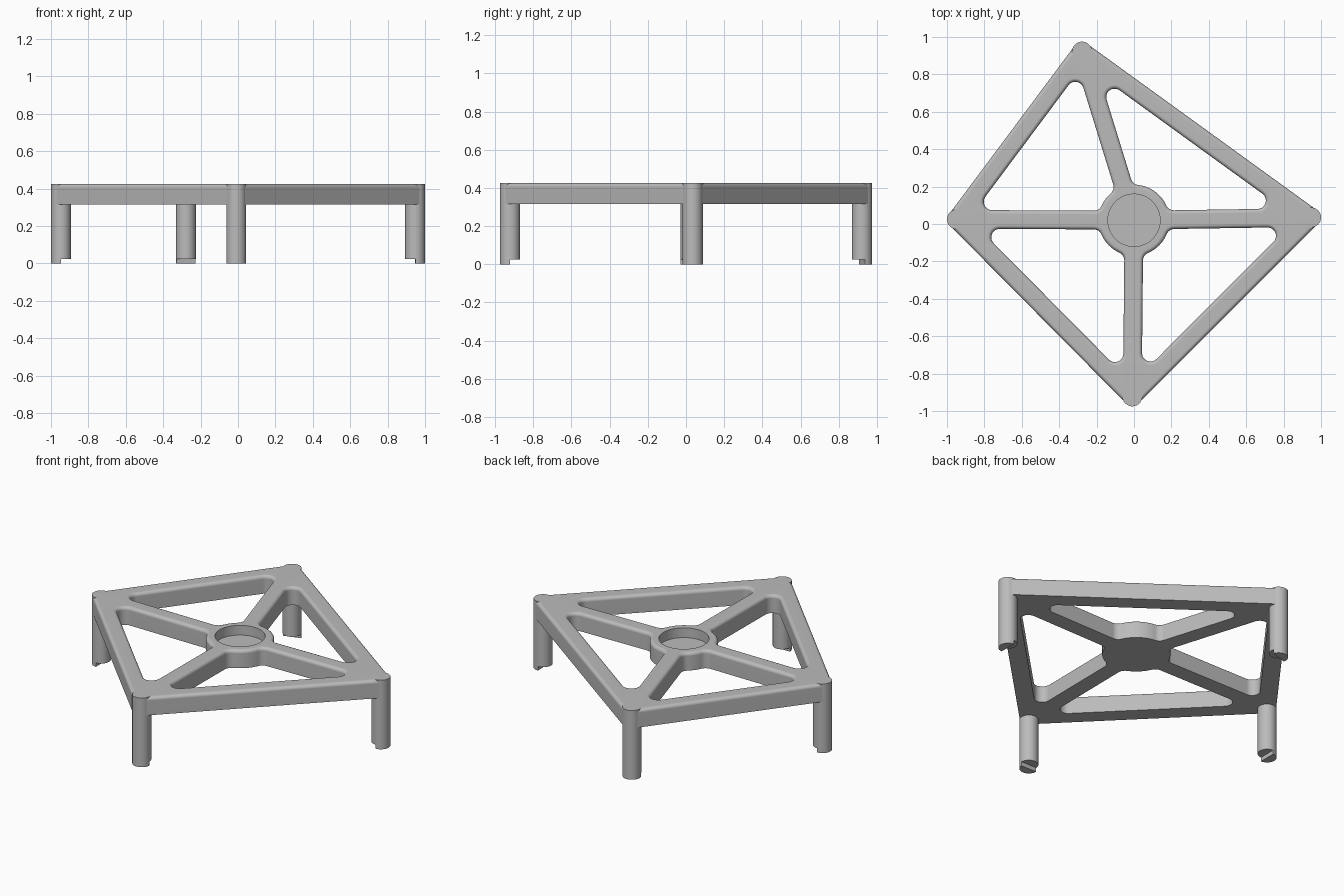
import bpy, bmesh, math
from mathutils import Vector as V

if "Cube" in bpy.data.objects:
    bpy.data.objects.remove(bpy.data.objects["Cube"], do_unlink=True)

# Main dimensions
LEGS = {"left": V((0.947, 0.035)), "back": V((-0.278, 0.922)),
        "right": V((-0.947, 0.025)), "front": V((-0.009, -0.922))}
HUB = V((0, 0.02))
BOTTOM, TOP = 0.315, 0.425
HALF = 0.05          # half width of rails and spokes
HUB_R, CUP_R, CUP_DEPTH = 0.19, 0.14, 0.06
CORNER = 0.045       # window corner radius
ROUND = 0.02         # rounded top edge
LEG_R, STEP = 0.053, 0.025

grey = bpy.data.materials.new("plain grey")
grey.use_nodes = True
colour = (0.5, 0.5, 0.5, 1)
grey.diffuse_color = colour
grey.node_tree.nodes["Principled BSDF"].inputs["Base Color"].default_value = colour


def angle(v):
    return math.atan2(v.y, v.x)


def outward(a, b):
    d = (b - a).normalized()
    return V((d.y, -d.x))


def arc(c, r, start, end, n=10, clockwise=False):
    """Points on an arc about c from direction start to direction end."""
    a = angle(start)
    turn = (angle(end) - a) % math.tau
    if clockwise:
        turn -= math.tau
    return [c + r * V((math.cos(a + turn * i / n), math.sin(a + turn * i / n)))
            for i in range(n + 1)]


def finish(bm, name):
    bmesh.ops.recalc_face_normals(bm, faces=bm.faces)
    mesh = bpy.data.meshes.new(name)
    bm.to_mesh(mesh)
    bm.free()
    mesh.materials.append(grey)
    ob = bpy.data.objects.new(name, mesh)
    bpy.context.collection.objects.link(ob)
    bpy.ops.object.select_all(action="DESELECT")
    ob.select_set(True)
    bpy.context.view_layer.objects.active = ob
    bpy.ops.object.shade_smooth_by_angle(angle=math.radians(35))
    ob.modifiers.new("clean shading", "WEIGHTED_NORMAL").keep_sharp = True


def ring(bm, points, z):
    return [bm.verts.new((p.x, p.y, z)) for p in points]


def bridge(bm, low, high):
    for i in range(len(low)):
        j = (i + 1) % len(low)
        bm.faces.new((low[i], low[j], high[j], high[i]))


def loop_edges(bm, verts):
    return [bm.edges.get((verts[i - 1], verts[i])) for i in range(len(verts))]


def rim_outline(t):
    """Outer frame outline, pulled in by t."""
    pts, c = [], list(LEGS.values())
    for i, p in enumerate(c):
        q, n = c[i - 1], c[(i + 1) % len(c)]
        pts += arc(p, HALF - t, outward(q, p), outward(p, n))
    return pts


def window_outline(a, b, t):
    """Opening between two spokes, the rail and the hub, grown by t."""
    d, r = HALF + CORNER, CORNER + t
    ab, bc, ca = outward(a, b), outward(b, HUB), outward(HUB, a)

    def corner(p, q):
        u, v = (q - p).normalized(), (HUB - p).normalized()
        return p + (u + v) * d / abs(u.x * v.y - u.y * v.x)

    reach = math.sqrt((HUB_R + CORNER) ** 2 - d * d)
    qb = HUB - bc * d + (b - HUB).normalized() * reach
    qa = HUB - ca * d + (a - HUB).normalized() * reach
    return (arc(corner(a, b), r, ca, ab) + arc(corner(b, a), r, ab, bc)
            + arc(qb, r, bc, HUB - qb)
            + arc(HUB, HUB_R - t, qb - HUB, qa - HUB, 16, True)[1:-1]
            + arc(qa, r, HUB - qa, ca))


# Frame: walls with rounded top edges, then flat top and bottom
bm = bmesh.new()
levels = [(0, BOTTOM)]
for k in range(6):
    s = k / 5 * math.pi / 2
    levels.append((ROUND * (1 - math.cos(s)), TOP - ROUND + ROUND * math.sin(s)))
centres = list(LEGS.values())
outlines = [rim_outline]
for i, a in enumerate(centres):
    b = centres[(i + 1) % len(centres)]
    outlines.append(lambda t, a=a, b=b: window_outline(a, b, t))
top_edges, bottom_edges = [], []
for outline in outlines:
    rings = [ring(bm, outline(t), z) for t, z in levels]
    for low, high in zip(rings, rings[1:]):
        bridge(bm, low, high)
    bottom_edges += loop_edges(bm, rings[0])
    top_edges += loop_edges(bm, rings[-1])

# Round cup sunk into the hub
circle = arc(HUB, CUP_R, V((1, 0)), V((1, -1e-6)), 48)[:-1]
cup_floor = ring(bm, circle, TOP - CUP_DEPTH)
cup_rim = ring(bm, circle, TOP)
bridge(bm, cup_floor, cup_rim)
bm.faces.new(cup_floor)
top_edges += loop_edges(bm, cup_rim)
for edges in (top_edges, bottom_edges):
    bmesh.ops.triangle_fill(bm, use_beauty=True, edges=edges, normal=(0, 0, 1))
finish(bm, "frame_with_hub")

# Legs: round posts whose outer half steps down to the ground
for side, p in LEGS.items():
    out = (p - HUB).normalized()
    across = V((out.y, -out.x))
    half = arc(p, LEG_R, across, -across, 16)
    full = half + arc(p, LEG_R, -across, across, 16)[1:-1]
    bm = bmesh.new()
    for points, z0, z1 in ((full, STEP, TOP), (half, 0, STEP)):
        low, high = ring(bm, points, z0), ring(bm, points, z1)
        bridge(bm, low, high)
        bm.faces.new(low)
        bm.faces.new(high)
    finish(bm, side + "_leg")
